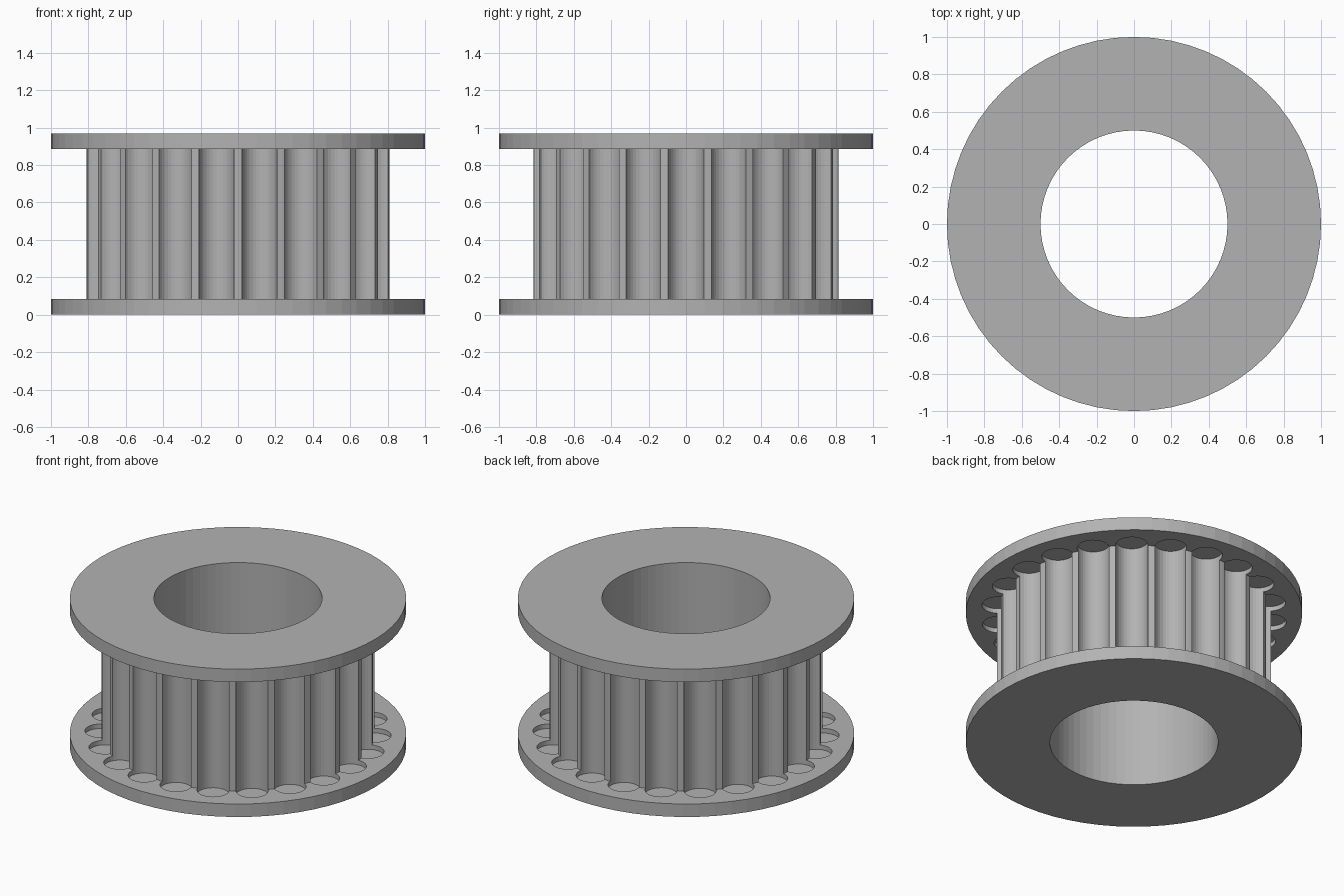
import bpy, bmesh, math

if "Cube" in bpy.data.objects:
    bpy.data.objects.remove(bpy.data.objects["Cube"])

TEETH, SIDES = 22, 64
HEIGHT, FLANGE_T = 0.97, 0.085
R_FLANGE, R_BODY, R_BORE = 1.0, 0.815, 0.5
R_GROOVE, POCKET = 0.096, 0.03

grey = bpy.data.materials.new("plain grey")
grey.diffuse_color = (0.45, 0.45, 0.45, 1)
grey.use_nodes = True
grey.node_tree.nodes["Principled BSDF"].inputs["Base Color"].default_value = grey.diffuse_color


def make_object(name, bm):
    bmesh.ops.recalc_face_normals(bm, faces=bm.faces)
    mesh = bpy.data.meshes.new(name)
    bm.to_mesh(mesh)
    bm.free()
    mesh.materials.append(grey)
    obj = bpy.data.objects.new(name, mesh)
    bpy.context.collection.objects.link(obj)
    return obj


# Flanged spool with bore: closed profile turned around z
profile = [(R_BORE, 0), (R_FLANGE, 0), (R_FLANGE, FLANGE_T), (R_BODY, FLANGE_T),
           (R_BODY, HEIGHT - FLANGE_T), (R_FLANGE, HEIGHT - FLANGE_T),
           (R_FLANGE, HEIGHT), (R_BORE, HEIGHT)]
bm = bmesh.new()
rings = []
for i in range(SIDES):
    a = 2 * math.pi * i / SIDES
    rings.append([bm.verts.new((r * math.cos(a), r * math.sin(a), z)) for r, z in profile])
n = len(profile)
for i in range(SIDES):
    p, q = rings[i], rings[(i + 1) % SIDES]
    for j in range(n):
        k = (j + 1) % n
        bm.faces.new((p[j], q[j], q[k], p[k]))
pulley = make_object("toothed_pulley", bm)

# Round belt grooves, sunk a little into both flanges
z0, z1 = FLANGE_T - POCKET, HEIGHT - FLANGE_T + POCKET
bm = bmesh.new()
for t in range(TEETH):
    a = 2 * math.pi * t / TEETH
    made = bmesh.ops.create_cone(bm, cap_ends=True, segments=32, radius1=R_GROOVE,
                                 radius2=R_GROOVE, depth=z1 - z0)
    bmesh.ops.translate(bm, verts=made["verts"],
                        vec=(R_BODY * math.cos(a), R_BODY * math.sin(a), (z0 + z1) / 2))
cutter = make_object("groove_cutter", bm)
cutter.hide_render = True

cut = pulley.modifiers.new("grooves", "BOOLEAN")
cut.operation, cut.solver, cut.object = "DIFFERENCE", "EXACT", cutter
bpy.context.view_layer.objects.active = pulley
pulley.select_set(True)
bpy.ops.object.modifier_apply(modifier=cut.name)
bpy.data.objects.remove(cutter)
